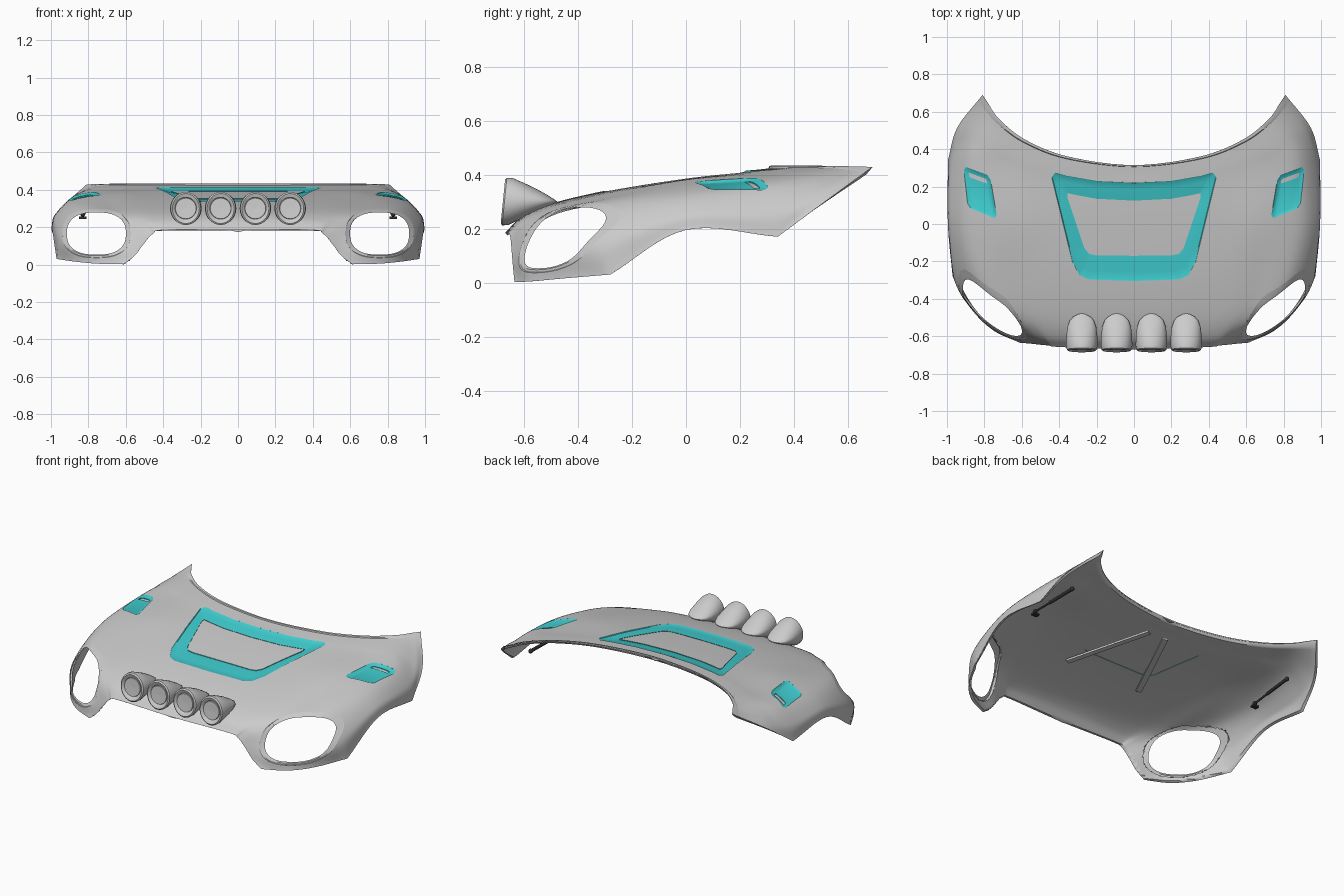
import bpy, bmesh, math
from mathutils import Vector, Matrix
from mathutils.bvhtree import BVHTree

if "Cube" in bpy.data.objects:
    bpy.data.objects.remove(bpy.data.objects["Cube"])

DOWN, BACK = Vector((0, 0, -1)), Vector((0, 1, 0))


def material(name, rgb):
    m = bpy.data.materials.new(name)
    m.diffuse_color = (*rgb, 1)
    m.use_nodes = True
    m.node_tree.nodes["Principled BSDF"].inputs["Base Color"].default_value = m.diffuse_color
    return m


cyan = material("cyan_trim", (.05, .6, .62))
black = material("black_metal", (.03, .03, .03))

# Section profiles from the centre line out to the lower edge, nose to windscreen
SECTIONS = [
    [(0, -.67, .185), (.39, -.658, .185), (.455, -.65, .165), (.505, -.645, .11), (.55, -.64, .05), (.61, -.635, .002)],
    [(0, -.60, .25), (.40, -.60, .24), (.52, -.59, .22), (.62, -.575, .17), (.69, -.59, .08), (.75, -.57, .005)],
    [(0, -.48, .298), (.42, -.48, .289), (.60, -.48, .273), (.74, -.46, .248), (.84, -.48, .12), (.865, -.46, .015)],
    [(0, -.25, .35), (.45, -.26, .34), (.66, -.28, .32), (.84, -.29, .288), (.945, -.31, .16), (.97, -.28, .03)],
    [(0, 0, .388), (.45, 0, .384), (.68, 0, .376), (.88, 0, .335), (.975, 0, .26), (.995, 0, .195)],
    [(0, .20, .412), (.45, .22, .408), (.70, .28, .398), (.87, .33, .37), (.97, .34, .27), (.995, .34, .17)],
    [(0, .262, .418), (.40, .29, .418), (.645, .37, .415), (.80, .45, .402), (.90, .50, .35), (.945, .515, .3)],
    [(0, .315, .424), (.35, .36, .426), (.58, .45, .428), (.72, .56, .428), (.78, .645, .428), (.81, .69, .428)],
]


def spline(pts, t, first=None):
    """Catmull-Rom through pts, t in 0..1"""
    pts = [Vector(p) for p in pts]
    ext = [first or 2 * pts[0] - pts[1]] + pts + [2 * pts[-1] - pts[-2]]
    s = min(t, 1) * (len(pts) - 1)
    i = min(int(s), len(pts) - 2)
    a, b, c, d = ext[i:i + 4]
    f = s - i
    return b + .5 * f * (c - a + f * (2 * a - 5 * b + 4 * c - d + f * (3 * b - a - 3 * c + d)))


def surf(u, v):
    row = [spline([s[k] for s in SECTIONS], v) for k in range(5)]
    # lower edge has sharp corners before and after the wheel arch
    edge, s = [sec[5] for sec in SECTIONS], v * 7
    a, b = (0, 3) if s < 3 else (3, 5) if s < 5 else (5, 7)
    row.append(spline(edge[a:b + 1], (s - a) / (b - a)))
    return spline(row, u, Vector((-row[1].x, row[1].y, row[1].z)))


def grid(bm, rows, closed=False):
    vs = [[bm.verts.new(p) for p in r] for r in rows]
    n = len(rows[0])
    for r0, r1 in zip(vs, vs[1:]):
        for i in range(n if closed else n - 1):
            j = (i + 1) % n
            bm.faces.new((r0[i], r0[j], r1[j], r1[i]))


def finish(bm, name, mat=None, angle=35):
    """Bmesh to mirrored, smooth-shaded object"""
    me = bpy.data.meshes.new(name)
    bm.to_mesh(me)
    bm.free()
    ob = bpy.data.objects.new(name, me)
    bpy.context.collection.objects.link(ob)
    if mat:
        me.materials.append(mat)
    bpy.ops.object.select_all(action='DESELECT')
    ob.select_set(True)
    bpy.context.view_layer.objects.active = ob
    bpy.ops.object.shade_smooth_by_angle(angle=math.radians(angle))
    ob.modifiers.new("Mirror", 'MIRROR').merge_threshold = 0.0005


def cut(bm, poly, axis):
    """Remove a convex outline, projected along axis, from the sheet"""
    dims = [k for k in range(3) if abs(axis[k]) < .5]
    lo = [min(p[k] for p in poly) - .08 for k in range(3)]
    hi = [max(p[k] for p in poly) + .08 for k in range(3)]
    mid = sum(poly, Vector()) / len(poly)
    faces = []
    for f in bm.faces:
        c = f.calc_center_median()
        if all(lo[k] < c[k] < hi[k] for k in dims) and (axis != BACK or c.y < -.1):
            faces.append(f)
    for a, b in zip(poly, poly[1:] + poly[:1]):
        n = axis.cross(b - a).normalized()
        if n.dot(mid - a) < 0:
            n = -n
        geom = faces + list({e for f in faces for e in f.edges}) + list({v for f in faces for v in f.verts})
        out = bmesh.ops.bisect_plane(bm, geom=geom, plane_co=a, plane_no=n, dist=1e-6)["geom"]
        faces = [f for f in out if isinstance(f, bmesh.types.BMFace)
                 and n.dot(f.calc_center_median() - a) > 0]
    bmesh.ops.delete(bm, geom=faces, context='FACES')


def cast(p, axis):
    q = Vector((max(p.x, 1e-4), p.y, p.z))
    return bvh.ray_cast(q - axis * 3, axis)[0]


def strip(name, rows, axis, closed, mat=None):
    """Strip of outlines laid on the body, each sunk by its own depth"""
    bm = bmesh.new()
    pts = []
    for outline, depth in rows:
        hits = [(p, (cast(p, axis) or bvh.find_nearest(p)[0]) + axis * depth) for p in outline]
        pts.append([Vector((p.x, h.y, h.z)) for p, h in hits])
    grid(bm, pts, closed)
    bmesh.ops.remove_doubles(bm, verts=bm.verts, dist=1e-5)
    bm.normal_update()
    if sum(f.normal.dot(axis) * f.calc_area() for f in bm.faces) > 0:
        bmesh.ops.reverse_faces(bm, faces=bm.faces)
    finish(bm, name, mat)


def flat(pts):
    return [Vector((x, y, 0)) for x, y in pts]


def subdivide(pts, n, closed=False):
    ends = pts[1:] + pts[:1] if closed else pts[1:]
    out = [a.lerp(b, k / n) for a, b in zip(pts, ends) for k in range(n)]
    return out if closed else out + [pts[-1]]


def chamfer(pts, f=.1):
    n = len(pts)
    return [p for i in range(n) for p in (pts[i].lerp(pts[i - 1], f), pts[i].lerp(pts[(i + 1) % n], f))]


def scaled(pts, s):
    c = sum(pts, Vector()) / len(pts)
    return [c + (p - c) * s for p in pts]


# Body sheet (right half, mirrored)
NU, NV = 44, 56
body = bmesh.new()
grid(body, [[surf(u / NU, v / NV) for u in range(NU + 1)] for v in range(NV + 1)])
body.normal_update()
bvh = BVHTree.FromBMesh(body)


# Headlight opening and its sunken rim
def lamp(s):
    pts = []
    for k in range(40):
        c, d = math.cos(k * math.tau / 40), math.sin(k * math.tau / 40)
        pts.append(Vector((.757 + .158 * s * math.copysign(abs(c) ** .8, c), 0,
                           .166 + .113 * s * math.copysign(abs(d) ** .8, d))))
    return pts


cut(body, lamp(1.15), BACK)
strip("headlight_rim", [(lamp(1.15), 0), (lamp(1.13), .004), (lamp(1.05), .005), (lamp(1), .012)], BACK, True)

# Inner liner just under the body
liner = body.copy()
liner.normal_update()
for v, n in [(v, v.normal.copy()) for v in liner.verts]:
    x = v.co.x
    v.co -= n * (.001 if v.is_boundary and x > .001 else .015)
    if x < .001:
        v.co.x = 0

# Centre scoop: cyan frame and sunken panel
outer = flat([(0, .22), (.2, .23), (.36, .258), (.42, .275), (.44, .25), (.33, -.2), (.29, -.275), (.24, -.297), (0, -.305)])
inner = flat([(0, .125), (.2, .135), (.31, .155), (.355, .165), (.355, .14), (.265, -.13), (.24, -.16), (.2, -.168), (0, -.17)])
for sheet, line in ((body, outer), (liner, inner)):
    for i in range(4):
        quad = line[3:6] if i == 3 else [line[i], line[i + 1], line[7 - i], line[8 - i]]
        if i == 0:
            quad = [line[0] - Vector((.01, 0, 0)), line[1], line[7], line[8] - Vector((.01, 0, 0))]
        cut(sheet, quad, DOWN)
o, n = subdivide(outer, 6), subdivide(inner, 6)
between = lambda t: [a.lerp(b, t) for a, b in zip(o, n)]
strip("scoop_frame", [(o, 0), (between(.06), .004), (between(.4), .007), (between(.85), .012), (n, .014), (n, .01)],
      DOWN, False, cyan)
half = len(n) // 2 + 1
strip("scoop_panel", [([n[i].lerp(n[-1 - i], t / 8) for i in range(half)], .012) for t in range(9)], DOWN, False)

# Side vents with a rear slot
corners = flat([(.912, .31), (.77, .257), (.73, .025), (.888, .09)])
slot = flat([(.885, .275), (.79, .24), (.785, .215), (.88, .25)])
vent, opening = [subdivide(chamfer(c), 4, True) for c in (corners, slot)]
cut(body, chamfer(corners), DOWN)
strip("side_vent", [(vent, 0), (scaled(vent, .95), .003), (scaled(vent, .86), .008), (opening, .01), (opening, .014)],
      DOWN, True, cyan)
finish(body, "bonnet_body", angle=50)
finish(liner, "bonnet_liner", angle=50)

# Raised lip along the windscreen edge
bm = bmesh.new()
grid(bm, [[surf(u / NU, v) + Vector((0, 0, h * (1 - u / NU))) for u in range(NU + 1)]
          for v, h in ((.975, 0), (.98, .008), (1, .009), (1, 0))])
finish(bm, "windscreen_lip")

# Four spotlight pods: y, half width, half height; trimmed to the body
POD = [(-.668, .001, .001), (-.67, .055, .055), (-.665, .057, .057), (-.67, .06, .06), (-.678, .072, .08),
       (-.672, .08, .088), (-.65, .084, .087), (-.6, .083, .066), (-.55, .077, .043), (-.515, .064, .024),
       (-.495, .045, .012), (-.482, .02, .004), (-.478, .001, .001)]
for name, cx in (("inner_pod", .093), ("outer_pod", .279)):
    bm = bmesh.new()
    rows = []
    for y, w, h in POD:
        ring = []
        for k in range(40):
            a = k * math.tau / 40
            p = Vector((cx + w * math.cos(a), y, .30 + h * math.sin(a)))
            p.y -= (.3 - p.z) * .1
            hit = cast(p, DOWN)
            if hit:
                p.z = max(p.z, hit.z - .002)
            ring.append(p)
        rows.append(ring)
    grid(bm, rows, True)
    bmesh.ops.remove_doubles(bm, verts=bm.verts, dist=1e-4)
    bmesh.ops.recalc_face_normals(bm, faces=bm.faces)
    finish(bm, name)


# Underside braces and gas struts
def along(p, q):
    p, q = Vector(p), Vector(q)
    return Matrix.Translation((p + q) / 2) @ (q - p).to_track_quat('Z', 'Y').to_matrix().to_4x4(), (q - p).length


bm = bmesh.new()
m, length = along((.27, -.28, .312), (.06, .21, .368))
bmesh.ops.create_cube(bm, size=1, matrix=m @ Matrix.Diagonal((.035, .012, length, 1)))
finish(bm, "underside_brace")

bm = bmesh.new()
for p, q, r in (((.83, .1, .27), (.822, .22, .278), .006), ((.822, .22, .278), (.812, .41, .29), .01)):
    m, length = along(p, q)
    bmesh.ops.create_cone(bm, cap_ends=True, segments=16, radius1=r, radius2=r, depth=length, matrix=m)
for p in ((.83, .1, .27), (.812, .41, .29)):
    bmesh.ops.create_uvsphere(bm, u_segments=12, v_segments=8, radius=.014, matrix=Matrix.Translation(p))
bmesh.ops.create_cube(bm, size=1, matrix=Matrix.Translation((.83, .1, .25)) @ Matrix.Diagonal((.04, .03, .012, 1)))
finish(bm, "gas_strut", black)
